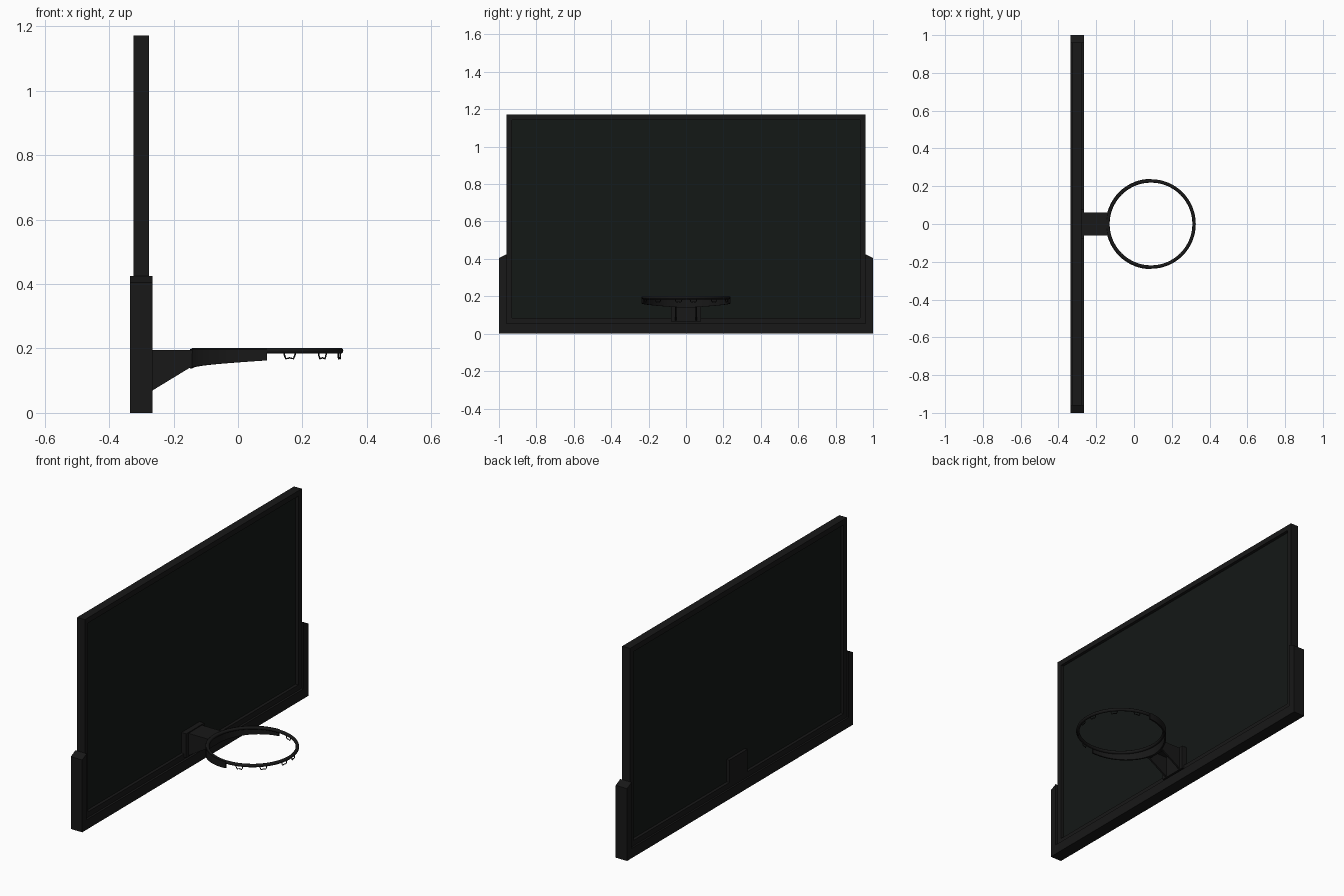
import bpy, bmesh, math
from mathutils import Vector

if "Cube" in bpy.data.objects:
    bpy.data.objects.remove(bpy.data.objects["Cube"])


def material(name, rgb):
    m = bpy.data.materials.new(name)
    m.diffuse_color = (*rgb, 1)
    m.use_nodes = True
    m.node_tree.nodes["Principled BSDF"].inputs["Base Color"].default_value = m.diffuse_color
    return m


BLACK = material("black", (0.009, 0.009, 0.009))
PANEL = material("dark_panel", (0.007, 0.009, 0.008))
CX, RZ, R = 0.09, 0.193, 0.228      # rim centre x, height, radius


def finish(name, bm, mat=BLACK):
    bmesh.ops.recalc_face_normals(bm, faces=bm.faces)
    me = bpy.data.meshes.new(name)
    bm.to_mesh(me)
    bm.free()
    ob = bpy.data.objects.new(name, me)
    bpy.context.collection.objects.link(ob)
    me.materials.append(mat)
    return ob


def prism(name, pts, offset, mat=BLACK):
    """Extrude a planar outline along offset."""
    bm = bmesh.new()
    face = bm.faces.new([bm.verts.new(p) for p in pts])
    ext = bmesh.ops.extrude_face_region(bm, geom=[face], use_keep_orig=True)
    moved = [v for v in ext["geom"] if isinstance(v, bmesh.types.BMVert)]
    bmesh.ops.translate(bm, verts=moved, vec=Vector(offset))
    return finish(name, bm, mat)


def box(name, x, y, z, mat=BLACK):
    pts = [(x[0], y[0], z[0]), (x[0], y[1], z[0]), (x[0], y[1], z[1]), (x[0], y[0], z[1])]
    return prism(name, pts, (x[1] - x[0], 0, 0), mat)


def smooth(ob):
    bpy.ops.object.select_all(action="DESELECT")
    bpy.context.view_layer.objects.active = ob
    ob.select_set(True)
    bpy.ops.object.shade_smooth_by_angle(angle=math.radians(40))


# backboard: recessed panel and surrounding frame
FX = (-0.325, -0.277)
box("backboard_panel", (-0.308, -0.294), (-0.94, 0.94), (0.05, 1.15), PANEL)
for side, name in ((-1, "left"), (1, "right")):
    box("frame_" + name, FX, sorted((side * 0.93, side * 0.96)), (0.055, 1.172))
box("frame_top", FX, (-0.93, 0.93), (1.142, 1.172))
box("frame_bottom", FX, (-0.93, 0.93), (0.055, 0.085))

# padding wrapped around the lower edge
half = [(1, 0), (1, 0.405), (0.96, 0.425), (0.96, 0.055)]
outline = half + [(-y, z) for y, z in reversed(half)]
prism("edge_padding", [(-0.335, y, z) for y, z in outline], (0.07, 0, 0))

# mounting plates and rim bracket
box("rear_plate", (-0.325, -0.308), (-0.08, 0.08), (0.06, 0.21))
box("front_plate", (-0.294, -0.265), (-0.08, 0.08), (0.065, 0.2))
box("bracket_top", (-0.265, -0.14), (-0.06, 0.06), (0.185, 0.195))
box("bracket_nose", (-0.155, -0.143), (-0.06, 0.06), (0.14, 0.195))
gusset = [(-0.265, 0.195), (-0.15, 0.195), (-0.15, 0.14), (-0.265, 0.07)]
for side, name in ((-1, "left"), (1, "right")):
    prism("bracket_gusset_" + name, [(x, side * 0.06, z) for x, z in gusset],
          (0, -side * 0.01, 0))

# rim
bpy.ops.mesh.primitive_torus_add(major_radius=R, minor_radius=0.009, major_segments=64,
                                 minor_segments=12, location=(CX, 0, RZ))
rim = bpy.context.object
rim.name = "rim"
rim.data.materials.append(BLACK)
smooth(rim)

# tapered skirt under the rear half of the rim
bm = bmesh.new()
rows = []
STEPS = 32
for i in range(STEPS + 1):
    a = math.pi * (i / STEPS - 0.5)
    low = 0.138 + 0.025 * abs(a) / (math.pi / 2)
    rows.append([bm.verts.new((CX - r * math.cos(a), r * math.sin(a), z))
                 for r, z in ((0.239, low), (0.239, 0.199), (0.231, 0.199), (0.231, low))])
for p, q in zip(rows, rows[1:]):
    for k in range(4):
        bm.faces.new((p[k], p[(k + 1) % 4], q[(k + 1) % 4], q[k]))
bm.faces.new(rows[0])
bm.faces.new(rows[-1])
smooth(finish("rim_skirt", bm))

# bent wire net hooks along the front half
wire = [(-0.019, 0.187), (-0.016, 0.176), (-0.012, 0.168), (0, 0.171),
        (0.012, 0.168), (0.016, 0.176), (0.019, 0.187)]
for n, deg in enumerate((-72, -41, -10, 10, 41, 72)):
    a = math.radians(deg)
    cu = bpy.data.curves.new("net_hook", "CURVE")
    cu.dimensions = "3D"
    cu.bevel_depth = 0.0025
    cu.bevel_resolution = 1
    cu.use_fill_caps = True
    sp = cu.splines.new("POLY")
    sp.points.add(len(wire) - 1)
    for pt, (t, z) in zip(sp.points, wire):
        pt.co = (CX + R * math.cos(a) - t * math.sin(a),
                 R * math.sin(a) + t * math.cos(a), z, 1)
    cu.materials.append(BLACK)
    bpy.context.collection.objects.link(bpy.data.objects.new(f"net_hook_{n + 1}", cu))
